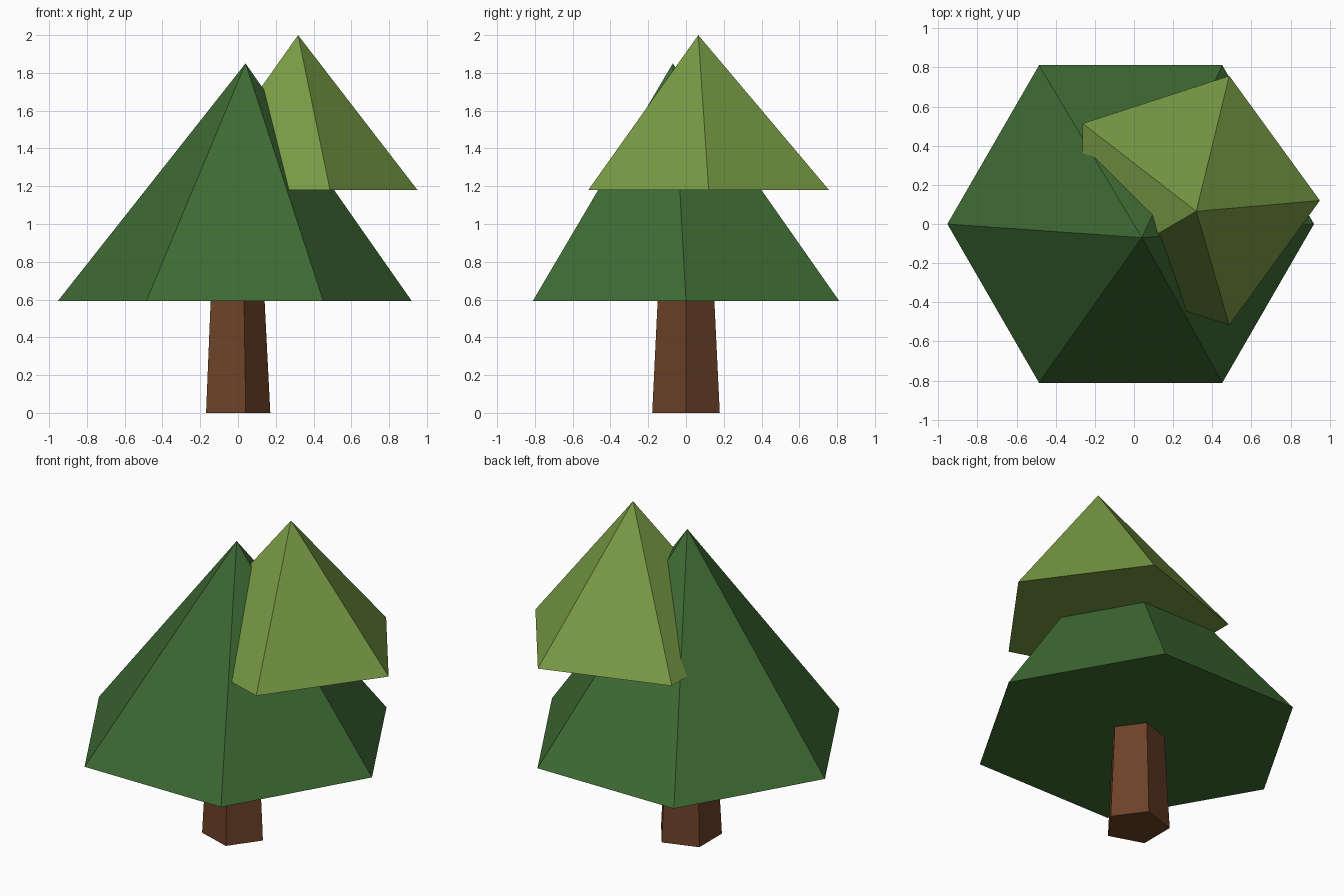
import bpy, bmesh, math
from mathutils import Vector

if "Cube" in bpy.data.objects:
    bpy.data.objects.remove(bpy.data.objects["Cube"])


def material(name, rgb):
    m = bpy.data.materials.new(name)
    m.diffuse_color = (*rgb, 1)
    m.use_nodes = True
    m.node_tree.nodes["Principled BSDF"].inputs["Base Color"].default_value = m.diffuse_color
    return m


def ring(bm, n, centre, radius):
    """Regular polygon with its first corner towards +x."""
    return [bm.verts.new(Vector(centre) + radius * Vector(
        (math.cos(i * math.tau / n), math.sin(i * math.tau / n), 0)))
        for i in range(n)]


def tapered(name, n, base, radius, top, top_radius, mat):
    """Closed frustum, or a leaning pyramid when top_radius is 0."""
    bm = bmesh.new()
    low = ring(bm, n, base, radius)
    bm.faces.new(low[::-1])
    if top_radius:
        high = ring(bm, n, top, top_radius)
        bm.faces.new(high)
    else:
        tip = bm.verts.new(top)
    for i in range(n):
        j = (i + 1) % n
        if top_radius:
            bm.faces.new((low[i], low[j], high[j], high[i]))
        else:
            bm.faces.new((low[i], low[j], tip))
    mesh = bpy.data.meshes.new(name)
    bm.to_mesh(mesh)
    bm.free()
    mesh.materials.append(mat)
    obj = bpy.data.objects.new(name, mesh)
    bpy.context.collection.objects.link(obj)


bark = material("bark brown", (0.150, 0.054, 0.021))
dark = material("dark green", (0.048, 0.144, 0.034))
light = material("light olive green", (0.188, 0.323, 0.058))

# Five-sided trunk, ending just inside the foliage
tapered("trunk", 5, (-0.017, 0, 0), 0.188, (-0.017, 0, 0.65), 0.155, bark)
# Six-sided lower foliage with an off-centre tip
tapered("lower_foliage", 6, (-0.017, 0, 0.592), 0.937, (0.04, -0.07, 1.85), 0, dark)
# Five-sided upper foliage, set to one side
tapered("upper_foliage", 5, (0.28, 0.12, 1.18), 0.67, (0.318, 0.065, 2.0), 0, light)
